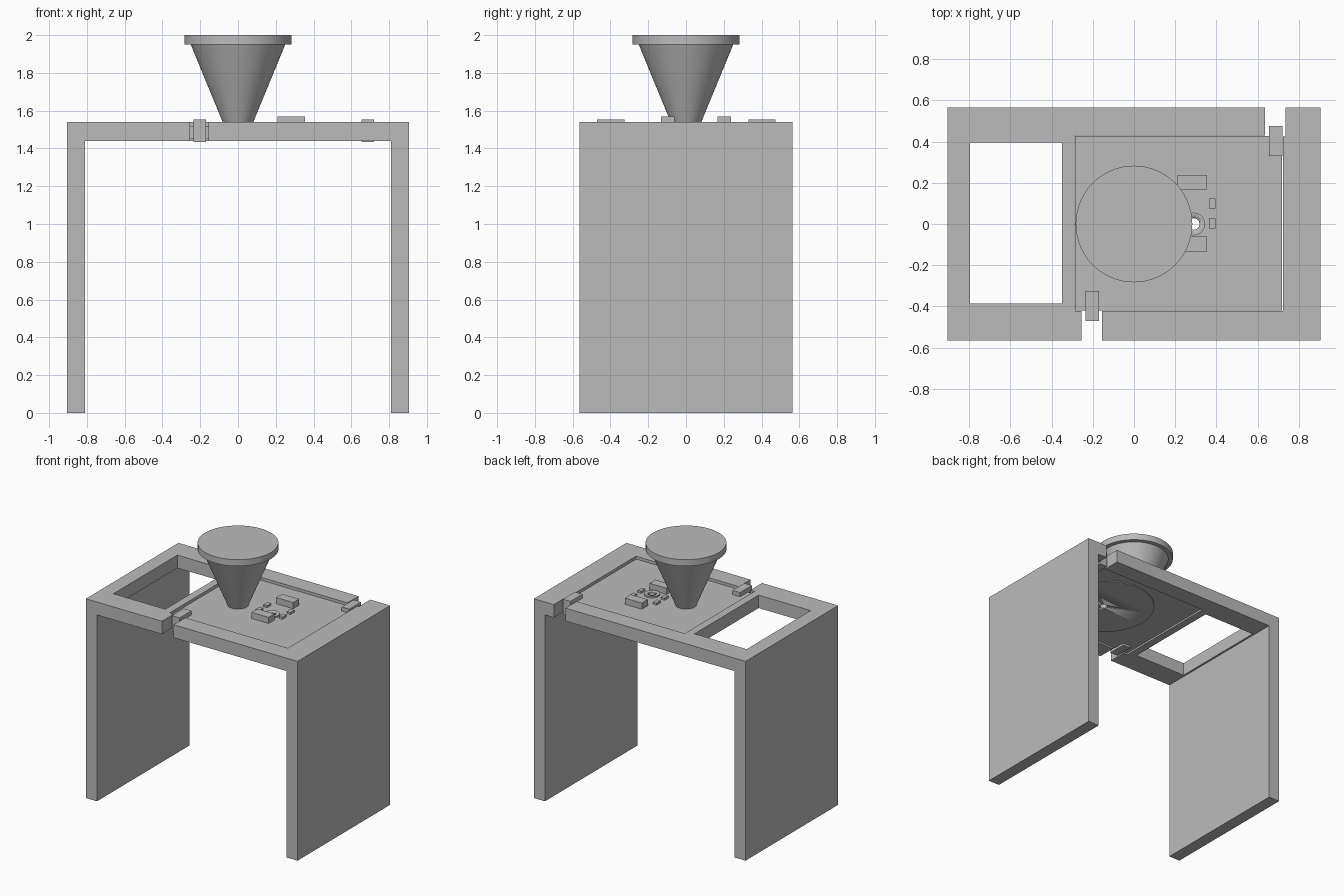
import bpy
import math

cube = bpy.data.objects.get("Cube")
if cube:
    bpy.data.objects.remove(cube, do_unlink=True)

# One plain grey for every part
grey = bpy.data.materials.new("plain_grey")
grey.use_nodes = True
COLOUR = (0.5, 0.5, 0.5, 1)
grey.diffuse_color = COLOUR
grey.node_tree.nodes["Principled BSDF"].inputs["Base Color"].default_value = COLOUR


def finish(name):
    obj = bpy.context.object
    obj.name = name
    obj.data.materials.append(grey)
    return obj


def box(name, x, y, z):
    """Box from (min, max) pairs on each axis."""
    spans = (x, y, z)
    bpy.ops.mesh.primitive_cube_add(size=1, location=[(a + b) / 2 for a, b in spans])
    bpy.context.object.scale = [b - a for a, b in spans]
    bpy.ops.object.transform_apply(location=False, rotation=False, scale=True)
    return finish(name)


def cone(name, x, z, r_low, r_high):
    bpy.ops.mesh.primitive_cone_add(vertices=64, radius1=r_low, radius2=r_high,
                                    depth=z[1] - z[0], location=(x, 0, sum(z) / 2))
    bpy.ops.object.shade_smooth_by_angle(angle=math.radians(30))
    return finish(name)


def cut(target, cutter):
    mod = target.modifiers.new("cut", "BOOLEAN")
    mod.operation = "DIFFERENCE"
    mod.solver = "EXACT"
    mod.object = cutter
    bpy.context.view_layer.objects.active = target
    bpy.ops.object.modifier_apply(modifier=mod.name)
    bpy.data.objects.remove(cutter, do_unlink=True)


W, D, TOP, UNDER = 0.905, 0.565, 1.54, 1.44
PANEL_TOP = 1.52
through = (1.3, 1.7)

# Side walls and table frame
box("right_wall", (-W, -0.81), (-D, D), (0, UNDER))
box("left_wall", (0.81, W), (-D, D), (0, UNDER))
frame = box("table_frame", (-W, W), (-D, D), (UNDER, TOP))
cut(frame, box("window_cutter", (-0.795, -0.35), (-0.387, 0.395), through))
cut(frame, box("panel_cutter", (-0.29, 0.723), (-0.423, 0.43), through))
cut(frame, box("front_notch_cutter", (-0.255, -0.155), (-0.7, -0.4), through))
cut(frame, box("back_notch_cutter", (0.635, 0.735), (0.425, 0.7), through))

# Inset panel with a round plate below, both pierced by the outlet
panel = box("inset_panel", (-0.286, 0.719), (-0.419, 0.426), (1.45, PANEL_TOP))
plate = cone("round_under_plate", 0.29, (1.443, 1.45), 0.37, 0.37)
collar = cone("outlet_collar", 0.29, (PANEL_TOP, 1.53), 0.055, 0.055)
for part in (panel, plate, collar):
    cut(part, cone("outlet_cutter", 0.29, through, 0.028, 0.028))

# Clips that hold the panel at opposite corners
box("front_clip", (-0.235, -0.17), (-0.47, -0.325), (1.433, 1.552))
box("back_clip", (0.655, 0.72), (0.33, 0.475), (1.433, 1.552))

# Raised blocks and small pads around the outlet
for name, y in (("front_block", -0.097), ("back_block", 0.203)):
    box(name, (0.21, 0.355), (y - 0.036, y + 0.036), (PANEL_TOP, 1.568))
for x in (0.18, 0.38):
    for y in (0.003, 0.1):
        box("small_pad", (x - 0.015, x + 0.015), (y - 0.025, y + 0.025), (PANEL_TOP, 1.537))

# Funnel and its rim
cone("funnel_body", 0, (PANEL_TOP, 1.95), 0.073, 0.25)
cone("funnel_rim", 0, (1.95, 2.0), 0.283, 0.283)
